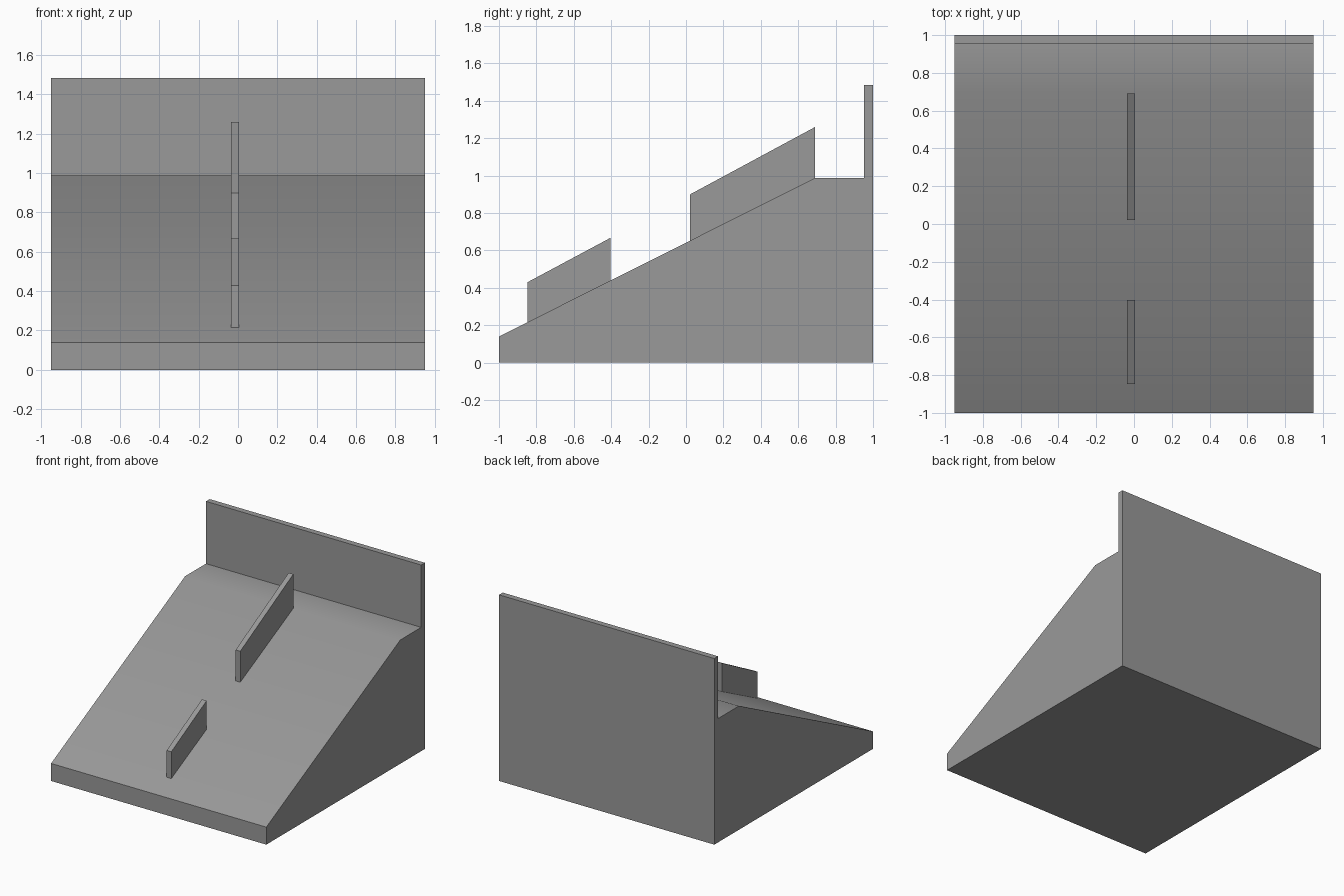
import bpy
import bmesh
from math import radians

cube = bpy.data.objects.get("Cube")
if cube:
    bpy.data.objects.remove(cube, do_unlink=True)

grey = bpy.data.materials.new("plain grey")
grey.use_nodes = True
colour = (0.32, 0.32, 0.32, 1)
grey.diffuse_color = colour
grey.node_tree.nodes["Principled BSDF"].inputs["Base Color"].default_value = colour


def extrude_profile(name, profile, x_min, x_max):
    """Sweep a closed (y, z) outline along x."""
    bm = bmesh.new()
    face = bm.faces.new([bm.verts.new((x_min, y, z)) for y, z in profile])
    swept = bmesh.ops.extrude_face_region(bm, geom=[face])["geom"]
    verts = [v for v in swept if isinstance(v, bmesh.types.BMVert)]
    bmesh.ops.translate(bm, verts=verts, vec=(x_max - x_min, 0, 0))
    bmesh.ops.recalc_face_normals(bm, faces=bm.faces)
    mesh = bpy.data.meshes.new(name)
    bm.to_mesh(mesh)
    bm.free()
    mesh.materials.append(grey)
    obj = bpy.data.objects.new(name, mesh)
    bpy.context.collection.objects.link(obj)
    return obj


# Ramp body with its flat ledge and upright back wall
FRONT_Z, LEDGE_Y, LEDGE_Z = 0.14, 0.69, 0.988
ramp = extrude_profile("ramp_with_back_wall", [
    (-1, 0), (1, 0), (1, 1.485), (0.953, 1.485),
    (0.953, LEDGE_Z), (LEDGE_Y, LEDGE_Z), (-1, FRONT_Z)], -0.95, 0.95)

# Soft shading across the shallow bend between slope and ledge
bpy.ops.object.select_all(action='DESELECT')
ramp.select_set(True)
bpy.context.view_layer.objects.active = ramp
bpy.ops.object.shade_smooth_by_angle(angle=radians(30))


def slope_z(y):
    return FRONT_Z + (LEDGE_Z - FRONT_Z) * (y + 1) / (LEDGE_Y + 1)


# Two thin upright fins standing on the slope
for name, y0, y1, top0, top1 in (
        ("lower_fin", -0.848, -0.403, 0.43, 0.668),
        ("upper_fin", 0.022, LEDGE_Y, 0.9, 1.26)):
    extrude_profile(name, [(y0, slope_z(y0)), (y1, slope_z(y1)),
                           (y1, top1), (y0, top0)], -0.036, 0.005)
